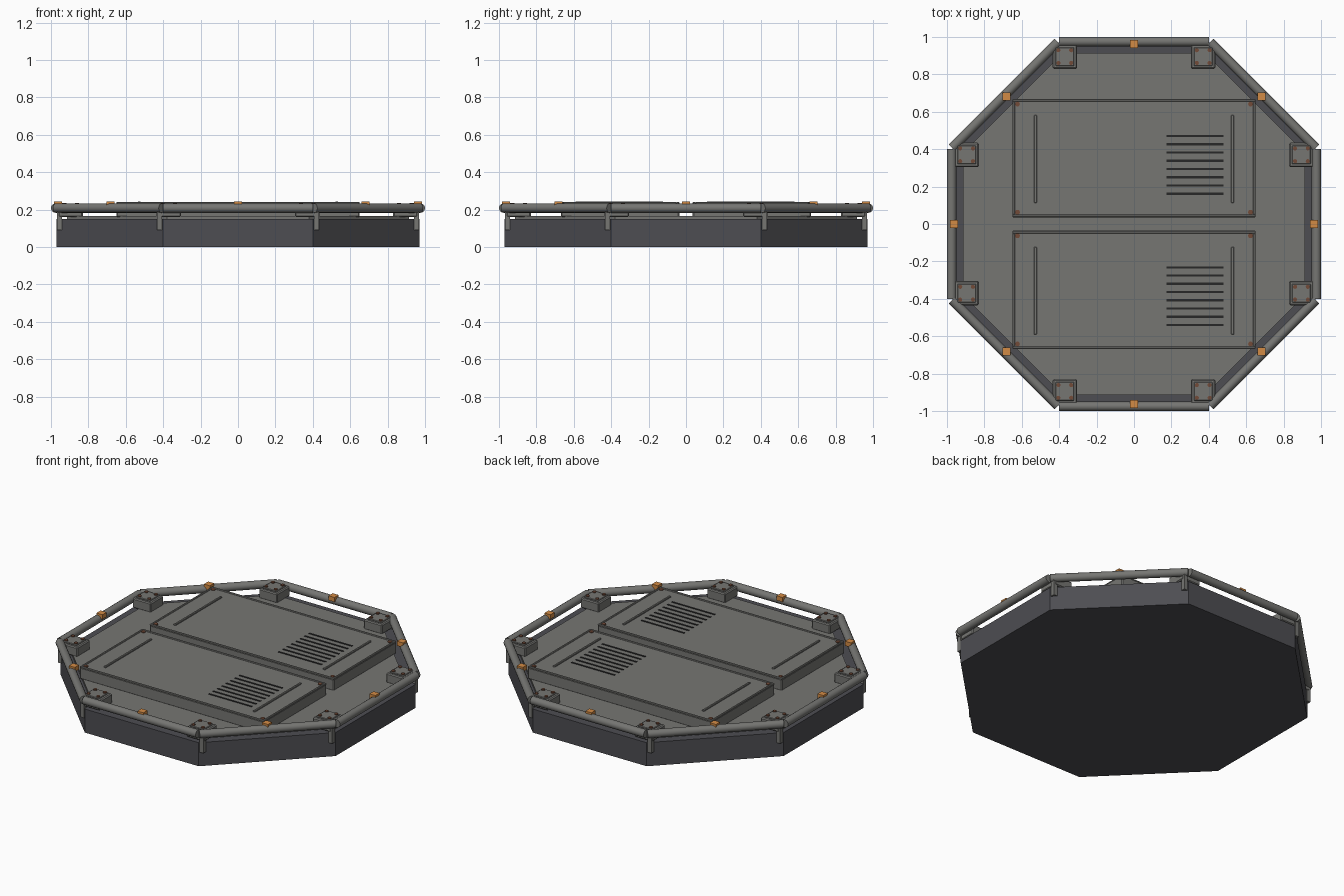
import bpy
import math
from math import pi
from mathutils import Matrix

cube = bpy.data.objects.get("Cube")
if cube:
    bpy.data.objects.remove(cube, do_unlink=True)


def material(name, rgb):
    m = bpy.data.materials.new(name)
    m.use_nodes = True
    m.diffuse_color = (*rgb, 1)
    m.node_tree.nodes["Principled BSDF"].inputs["Base Color"].default_value = (*rgb, 1)
    return m


GREY = material("warm grey metal", (0.18, 0.18, 0.17))
DARK = material("dark slate", (0.075, 0.075, 0.085))
BLACK = material("vent black", (0.02, 0.02, 0.02))
RUST = material("rust brown", (0.17, 0.07, 0.04))
ORANGE = material("marker orange", (0.65, 0.26, 0.06))


def finish(name, mat, bevel=0):
    ob = bpy.context.object
    ob.name = name
    ob.data.materials.append(mat)
    if bevel:
        mod = ob.modifiers.new("Bevel", "BEVEL")
        mod.width = bevel
        mod.segments = 1
    return ob


def box(name, mat, x, y, z0, z1, sx, sy, bevel=0):
    bpy.ops.mesh.primitive_cube_add(size=1, location=(x, y, (z0 + z1) / 2))
    bpy.context.object.data.transform(Matrix.Diagonal((sx, sy, z1 - z0, 1)))
    return finish(name, mat, bevel)


def cylinder(name, mat, x, y, z0, z1, r, sides=12):
    bpy.ops.mesh.primitive_cylinder_add(vertices=sides, radius=r, depth=z1 - z0,
                                        location=(x, y, (z0 + z1) / 2))
    return finish(name, mat)


def octagon(name, mat, apothem, z0, z1):
    ob = cylinder(name, mat, 0, 0, z0, z1, apothem / math.cos(pi / 8), 8)
    ob.data.transform(Matrix.Rotation(pi / 8, 4, "Z"))
    return ob


# Octagonal base and the deck plate set in from its edge
octagon("base", DARK, 0.97, 0, 0.15)
octagon("deck", GREY, 0.915, 0.15, 0.165)

# Tubular rail sections with an orange marker on each
for i in range(8):
    a = i * pi / 4
    c, s = math.cos(a), math.sin(a)
    bpy.ops.mesh.primitive_cylinder_add(vertices=16, radius=0.025, depth=0.8,
                                        location=(0.975 * c, 0.975 * s, 0.208),
                                        rotation=(pi / 2, 0, a))
    finish("rail", GREY)
    bpy.ops.object.shade_smooth_by_angle()
    box("rail_marker", ORANGE, 0.963 * c, 0.963 * s, 0.215, 0.244, 0.042, 0.042)

# Corner posts and bolted mounting blocks, two per quadrant
for sx in (-1, 1):
    for sy in (-1, 1):
        for px, py, bx, by in ((0.42, 0.955, 0.37, 0.895), (0.955, 0.42, 0.895, 0.37)):
            box("rail_post", GREY, sx * px, sy * py, 0.09, 0.205, 0.026, 0.026)
            x, y = sx * bx, sy * by
            box("mount_block", GREY, x, y, 0.16, 0.222, 0.13, 0.13, 0.006)
            box("mount_plate", GREY, x, y, 0.222, 0.23, 0.1, 0.1, 0.003)
            for dx in (-0.034, 0.034):
                for dy in (-0.034, 0.034):
                    cylinder("mount_bolt", RUST, x + dx, y + dy, 0.228, 0.236, 0.011)

# Two raised hatches with rim, ribs, vents and corner bolts
for y, first_vent in ((0.352, 0.47), (-0.352, -0.232)):
    box("hatch", GREY, 0, y, 0.16, 0.236, 1.3, 0.632, 0.006)
    for side in (-1, 1):
        box("hatch_rim_long", GREY, 0, y + side * 0.309, 0.23, 0.241, 1.3, 0.014, 0.003)
        box("hatch_rim_short", GREY, side * 0.643, y, 0.23, 0.241, 0.014, 0.604, 0.003)
        box("hatch_rib", GREY, side * 0.527, y - 0.005, 0.23, 0.244, 0.015, 0.47, 0.003)
        for end in (-1, 1):
            cylinder("hatch_bolt", RUST, side * 0.623, y + end * 0.289, 0.23, 0.241, 0.013)
    for i in range(8):
        box("vent_slot", BLACK, 0.325, first_vent - i * 0.044, 0.231, 0.239, 0.305, 0.012)
